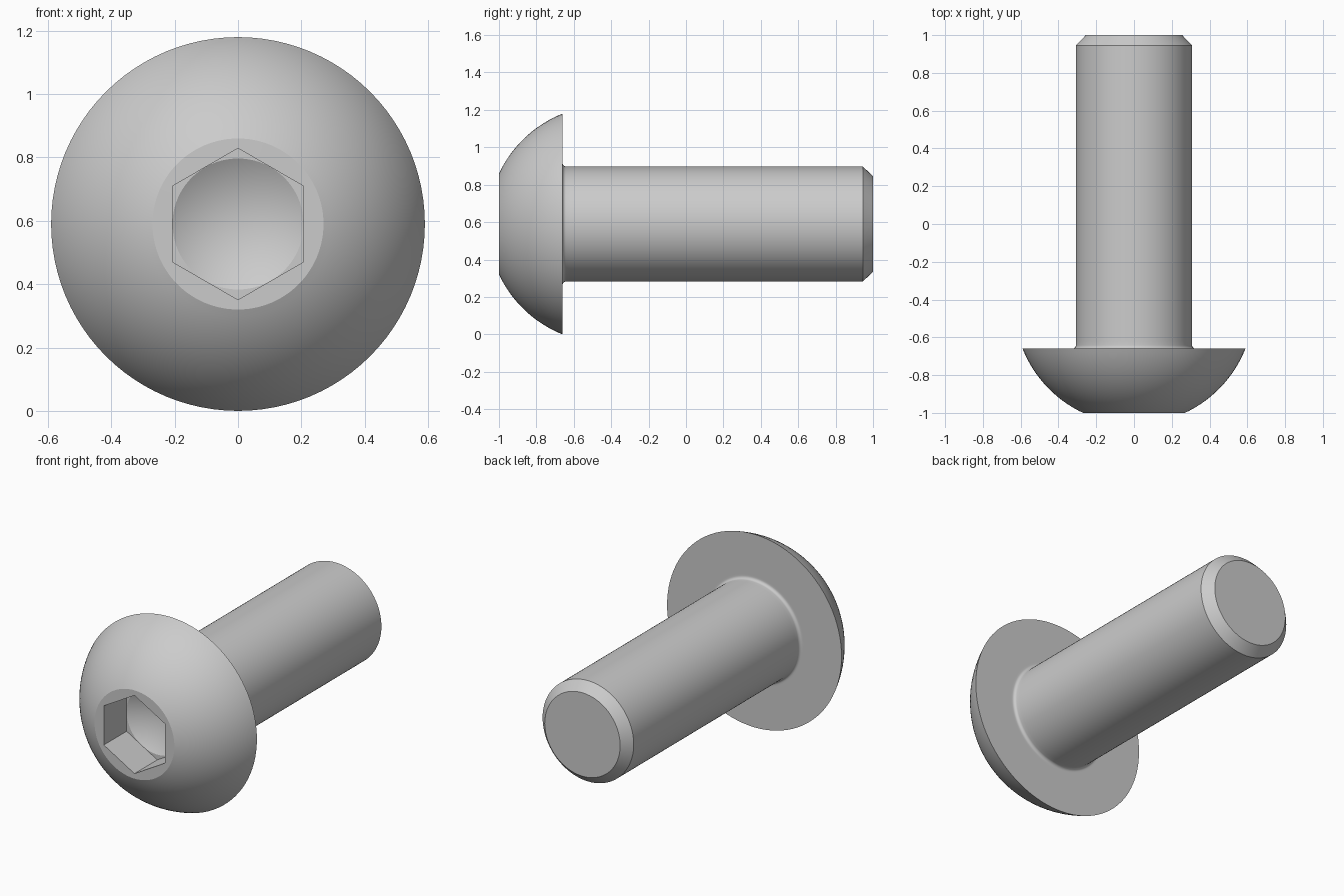
import bpy, bmesh
from math import sin, cos, pi, radians, sqrt, atan2

if "Cube" in bpy.data.objects:
    bpy.data.objects.remove(bpy.data.objects["Cube"])

SEG = 96           # multiple of 6, so hexagon corners land on vertices
AXIS_Z = 0.59      # height of the screw axis
FLAT = 0.207       # socket: half the width across flats


def arc(cr, cy, rad, a0, a1, n):
    """Profile points (radius, y) along an arc."""
    return [(cr + rad * cos(a0 + (a1 - a0) * i / n),
             cy + rad * sin(a0 + (a1 - a0) * i / n)) for i in range(n + 1)]


def ring(bm, r, y, hexagon=False):
    """A closed ring of vertices around the axis, round or hexagonal."""
    verts = []
    for i in range(SEG):
        a = 2 * pi * i / SEG
        d = r / cos(a % (pi / 3) - pi / 6) if hexagon else r
        verts.append(bm.verts.new((d * sin(a), y, AXIS_Z + d * cos(a))))
    return verts


bm = bmesh.new()

# Socket: conical bottom, flat ledge, hexagonal walls
rings = [ring(bm, FLAT * 0.999, -0.78),
         ring(bm, FLAT, -0.78, True),
         ring(bm, FLAT, -1.0, True)]

# Domed head: spherical arc from the front flat to the rim
cy = -0.425
dome = arc(0, cy, sqrt(0.59**2 + 0.235**2),
           atan2(-1 - cy, 0.27), atan2(-0.66 - cy, 0.59), 20)

# Underside, fillet, shank and chamfered end
fillet = arc(0.326, -0.642, 0.018, -pi / 2, -pi, 6)
shank = [(0.308, -0.62), (0.308, 0.945), (0.255, 1.0)]
for r, y in dome + [(0.335, -0.66)] + fillet + shank:
    rings.append(ring(bm, r, y))

# Skin between neighbouring rings
for a, b in zip(rings, rings[1:]):
    for i in range(SEG):
        j = (i + 1) % SEG
        bm.faces.new((a[i], a[j], b[j], b[i]))

# Close the socket cone and the flat shank end
tip = bm.verts.new((0, -0.66, AXIS_Z))
for i in range(SEG):
    bm.faces.new((rings[0][i], tip, rings[0][(i + 1) % SEG]))
bm.faces.new(rings[-1])
bmesh.ops.recalc_face_normals(bm, faces=bm.faces)

mesh = bpy.data.meshes.new("button_head_screw")
bm.to_mesh(mesh)
bm.free()
screw = bpy.data.objects.new("button_head_screw", mesh)
bpy.context.collection.objects.link(screw)
bpy.context.view_layer.objects.active = screw
screw.select_set(True)
bpy.ops.object.shade_smooth_by_angle(angle=radians(25))
